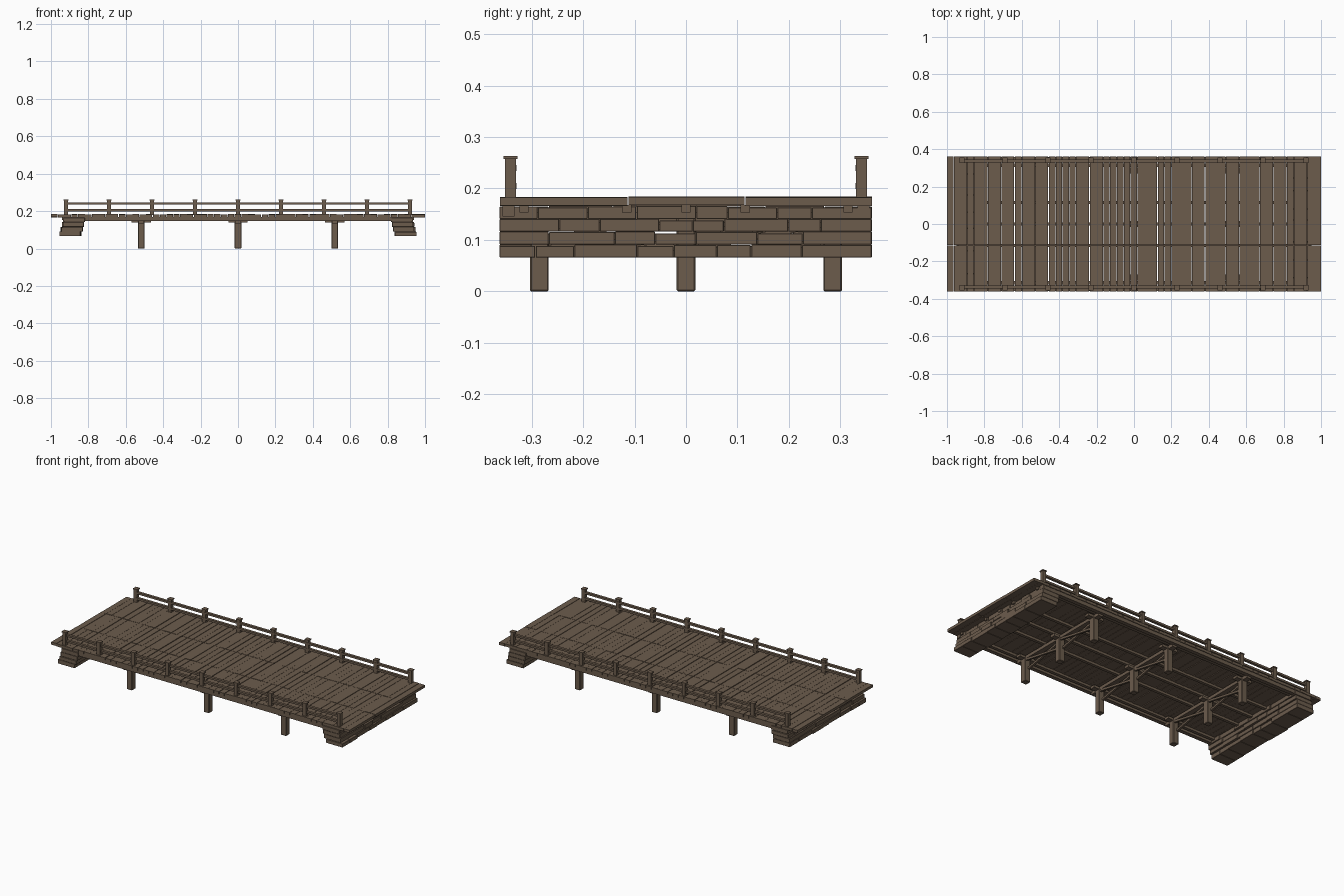
import bpy, bmesh, random
from mathutils import Matrix, Vector

random.seed(7)
cube = bpy.data.objects.get("Cube")
if cube:
    bpy.data.objects.remove(cube, do_unlink=True)

BROWN = (0.150, 0.107, 0.073, 1)
wood = bpy.data.materials.new("weathered_brown")
wood.use_nodes = True
wood.diffuse_color = BROWN
bsdf = wood.node_tree.nodes["Principled BSDF"]
bsdf.inputs["Base Color"].default_value = BROWN
bsdf.inputs["Roughness"].default_value = 0.9


def box(bm, lo, hi):
    """Add a box between two opposite corners."""
    lo, hi = Vector(lo), Vector(hi)
    m = Matrix.Translation((lo + hi) / 2) @ Matrix.Diagonal((hi - lo).to_4d())
    bmesh.ops.create_cube(bm, size=1, matrix=m)


def beam(bm, a, b, width, depth):
    """Add a square-cut bar from point a to point b."""
    a, b = Vector(a), Vector(b)
    d = b - a
    m = (Matrix.Translation((a + b) / 2) @ d.to_track_quat('Z', 'X').to_matrix().to_4x4()
         @ Matrix.Diagonal((width, depth, d.length, 1)))
    bmesh.ops.create_cube(bm, size=1, matrix=m)


def finish(name, bm, bevel=0):
    mesh = bpy.data.meshes.new(name)
    bm.to_mesh(mesh)
    bm.free()
    mesh.materials.append(wood)
    ob = bpy.data.objects.new(name, mesh)
    bpy.context.scene.collection.objects.link(ob)
    if bevel:
        mod = ob.modifiers.new("worn_edges", 'BEVEL')
        mod.width = bevel
        mod.segments = 1
    return ob


# Deck: crosswise rows of three boards with small uneven gaps
bm = bmesh.new()
rows = 55
pitch = 2 / rows
seams = [-0.362, -0.113, 0.115, 0.362]
for i in range(rows):
    x0 = -1 + i * pitch
    gap = random.choice([0.001, 0.001, 0.002, 0.004]) if i < rows - 1 else 0
    for y0, y1 in zip(seams, seams[1:]):
        lift = random.uniform(-0.001, 0.001)
        box(bm, (x0, y0 + 0.001, 0.167 + lift), (x0 + pitch - gap, y1 - 0.001, 0.183 + lift))
finish("deck_planks", bm)

# Lengthwise joists under the deck
bm = bmesh.new()
for y in (-0.315, -0.115, 0, 0.115, 0.315):
    box(bm, (-0.94, y - 0.009, 0.153), (0.94, y + 0.009, 0.1675))
finish("deck_joists", bm)

bm = bmesh.new()
for s in (-1, 1):
    box(bm, (-0.935, s * 0.345 - 0.012, 0.146), (0.935, s * 0.345 + 0.012, 0.1675))
finish("edge_beams", bm)

# Pier rows: posts, crosswise cap, bolsters and crossed braces
piers, caps, braces = bmesh.new(), bmesh.new(), bmesh.new()
pier_y = (-0.285, 0, 0.285)
for x in (-0.517, 0, 0.517):
    for y in pier_y:
        box(piers, (x - 0.018, y - 0.018, 0), (x + 0.018, y + 0.018, 0.145))
        box(caps, (x - 0.052, y - 0.016, 0.138), (x + 0.052, y + 0.016, 0.153))
    box(caps, (x - 0.015, -0.34, 0.134), (x + 0.015, 0.34, 0.153))
    for y0, y1 in zip(pier_y, pier_y[1:]):
        beam(braces, (x - 0.008, y0, 0.08), (x - 0.008, y1, 0.135), 0.012, 0.012)
        beam(braces, (x + 0.008, y0, 0.135), (x + 0.008, y1, 0.08), 0.012, 0.012)
finish("pier_posts", piers, 0.0025)
finish("pier_caps", caps)
finish("pier_braces", braces)

# End abutments: four leaning courses of irregular blocks
for name, s in (("right_abutment", -1), ("left_abutment", 1)):
    bm = bmesh.new()
    for row in range(4):
        z = 0.066 + row * 0.025
        mid = 0.895 - row * 0.006
        y = -0.362
        while y < 0.36:
            end = y + random.uniform(0.06, 0.13)
            if end > 0.31:
                end = 0.362
            mx = s * (mid + random.uniform(-0.004, 0.004))
            top = z + 0.025 - random.choice([0, 0, 0.001, 0.003])
            box(bm, (mx - 0.056, y, z), (mx + 0.056, end - 0.001, top))
            y = end
    finish(name, bm, 0.001)

# Railings: capped posts with two rails on each side
for name, s in (("front_railing", -1), ("back_railing", 1)):
    bm = bmesh.new()
    yc = s * 0.341
    for i in range(9):
        x = (i - 4) * 0.23
        box(bm, (x - 0.011, yc - 0.011, 0.18), (x + 0.011, yc + 0.011, 0.258))
        box(bm, (x - 0.014, yc - 0.014, 0.257), (x + 0.014, yc + 0.014, 0.263))
    for z in (0.205, 0.24):
        yr = s * 0.337
        box(bm, (-0.92, yr - 0.008, z - 0.006), (0.92, yr + 0.008, z + 0.006))
    finish(name, bm)
